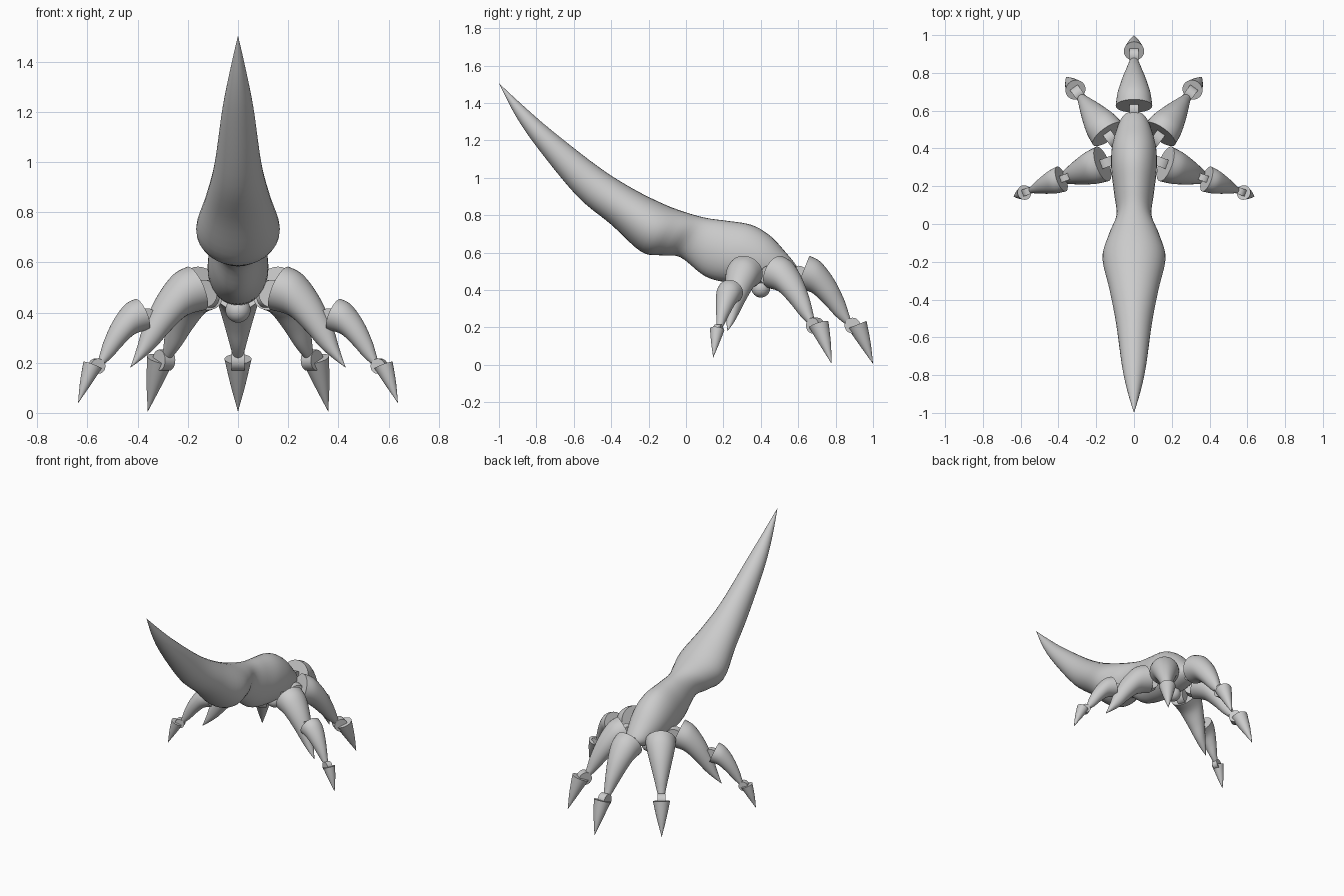
import bpy, bmesh
from math import sin, cos, pi, atan2, radians
from mathutils import Vector, Matrix

if "Cube" in bpy.data.objects:
    bpy.data.objects.remove(bpy.data.objects["Cube"])


def catmull(a, b, c, d, t):
    return 0.5 * (2 * b + (c - a) * t + (2 * a - 5 * b + 4 * c - d) * t * t
                  + (3 * b - a - 3 * c + d) * t ** 3)


def finish(name, bm, matrix):
    bmesh.ops.remove_doubles(bm, verts=bm.verts, dist=0.0005)
    bmesh.ops.transform(bm, matrix=matrix, verts=bm.verts)
    bmesh.ops.recalc_face_normals(bm, faces=bm.faces)
    me = bpy.data.meshes.new(name)
    bm.to_mesh(me)
    bm.free()
    me.shade_smooth()
    me.set_sharp_from_angle(angle=radians(40))
    ob = bpy.data.objects.new(name, me)
    bpy.context.collection.objects.link(ob)
    return ob


def loft(name, keys, matrix=Matrix(), sides=32, steps=5):
    """Elliptic rings; each key is top y, z, bottom y, z and half width."""
    ks = [keys[0]] + keys + [keys[-1]]
    rows = []
    for i in range(1, len(ks) - 2):
        for s in range(steps):
            rows.append([catmull(*p, s / steps) for p in zip(*ks[i - 1:i + 3])])
    rows.append(list(keys[-1]))
    bm = bmesh.new()
    rings = []
    for ty, tz, by, bz, w in rows:
        top, bot = Vector((0, ty, tz)), Vector((0, by, bz))
        mid, half = (top + bot) / 2, (top - bot) / 2
        rings.append([bm.verts.new(mid + half * cos(a) + Vector((w * sin(a), 0, 0)))
                      for a in (2 * pi * k / sides for k in range(sides))])
    for r, q in zip(rings, rings[1:]):
        for k in range(sides):
            n = (k + 1) % sides
            bm.faces.new((r[k], r[n], q[n], q[k]))
    bm.faces.new(rings[0])
    bm.faces.new(rings[-1])
    return finish(name, bm, matrix)


def hinge(name, y, z, radius, width, matrix):
    """Disc with its axis across the finger."""
    bm = bmesh.new()
    bmesh.ops.create_cone(bm, cap_ends=True, segments=32, radius1=radius,
                          radius2=radius, depth=width)
    local = Matrix.Translation((0, y, z)) @ Matrix.Rotation(pi / 2, 4, 'Y')
    return finish(name, bm, matrix @ local)


# palm and curved tapering tail
loft("body", [
    (-1.0, 1.505, -1.0, 1.505, 0),
    (-0.87, 1.385, -0.91, 1.33, .033),
    (-0.72, 1.255, -0.79, 1.155, .063),
    (-0.47, 1.06, -0.58, 0.9, .095),
    (-0.29, 0.945, -0.40, 0.75, .13),
    (-0.12, 0.86, -0.24, 0.605, .167),
    (0.0, 0.815, -0.13, 0.585, .135),
    (0.11, 0.785, -0.03, 0.575, .093),
    (0.22, 0.77, 0.10, 0.475, .105),
    (0.35, 0.748, 0.22, 0.44, .12),
    (0.45, 0.69, 0.34, 0.43, .118),
    (0.53, 0.605, 0.45, 0.43, .095),
    (0.59, 0.53, 0.54, 0.45, .06),
    (0.60, 0.49, 0.60, 0.49, 0)])

# ball under the palm
bm = bmesh.new()
bmesh.ops.create_uvsphere(bm, u_segments=32, v_segments=16, radius=0.05)
finish("palm_ball", bm, Matrix.Translation((0, 0.4, 0.41)))

# curved horn-like finger segment and claw, in the finger's own plane
SEGMENT = [(.04, .583, -.03, .41, .097), (.10, .55, .05, .387, .087),
           (.17, .46, .12, .325, .064), (.225, .35, .18, .26, .04),
           (.255, .26, .235, .215, .022), (.285, .18, .285, .18, 0)]
CLAW = [(.345, .235, .245, .195, .054), (.367, .12, .308, .105, .03),
        (.38, .005, .38, .005, 0)]


def finger(name, base, direction, extra_joint=False):
    place = Matrix.Translation((*base, 0)) @ Matrix.Rotation(
        atan2(-direction[0], direction[1]), 4, 'Z')
    hinge(name + "_base_hinge", -.02, .475, .055, .05, place)
    loft(name + "_upper_segment", SEGMENT, place)
    if extra_joint:
        # second, smaller segment on the back of the first
        place = place @ Matrix.Translation((0, .233, .035)) @ Matrix.Scale(.72, 4)
        hinge(name + "_middle_hinge", -.02, .475, .055, .05, place)
        loft(name + "_lower_segment", SEGMENT, place)
    hinge(name + "_claw_hinge", .27, .21, .042, .05, place)
    loft(name + "_claw", CLAW, place)


# five fingers
finger("middle_finger", (0, .62), (0, 1))
for s, side in ((1, "right"), (-1, "left")):
    finger(side + "_diagonal_finger", (s * .136, .472), (s * .59, .81))
    finger(side + "_side_finger", (s * .162, .32), (s * .94, -.345), True)
